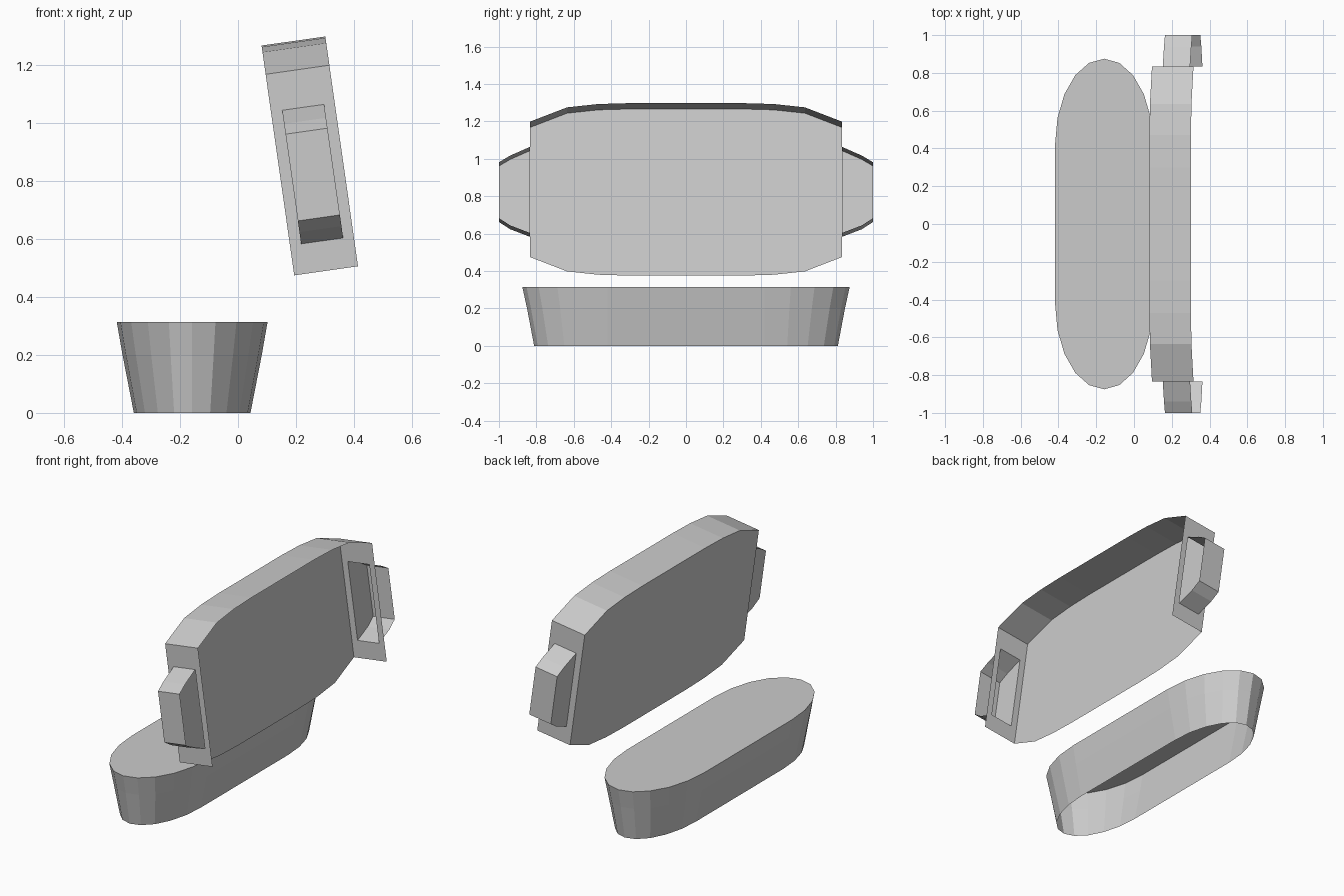
import bpy, bmesh, math
from mathutils import Matrix, Vector

cube = bpy.data.objects.get("Cube")
if cube:
    bpy.data.objects.remove(cube, do_unlink=True)

grey = bpy.data.materials.new("light grey")
grey.use_nodes = True
grey.diffuse_color = (0.6, 0.6, 0.6, 1)
grey.node_tree.nodes["Principled BSDF"].inputs["Base Color"].default_value = (0.6, 0.6, 0.6, 1)


def finish(name, bm, matrix=Matrix()):
    """Weld a sheet-metal part and add it to the scene."""
    bmesh.ops.remove_doubles(bm, verts=bm.verts, dist=0.0005)
    bmesh.ops.recalc_face_normals(bm, faces=bm.faces)
    mesh = bpy.data.meshes.new(name)
    bm.to_mesh(mesh)
    bm.free()
    mesh.materials.append(grey)
    obj = bpy.data.objects.new(name, mesh)
    obj.matrix_world = matrix
    bpy.context.collection.objects.link(obj)


def face(bm, points):
    return bm.faces.new([bm.verts.new(p) for p in points])


def ribbon(bm, path, x0, x1):
    """Sweep a (y, z) path sideways from x0 to x1."""
    for (ya, za), (yb, zb) in zip(path, path[1:]):
        face(bm, [(x0, ya, za), (x1, ya, za), (x1, yb, zb), (x0, yb, zb)])


# Tub: flared walls, closed top, open bottom
def tub_ring(half_x, half_y, z, straight=0.42, steps=10):
    ring = []
    for side in (1, -1):
        for i in range(steps + 1):
            a = math.pi * i / steps
            ring.append((-0.158 + side * half_x * math.cos(a),
                         side * (straight + (half_y - straight) * math.sin(a)), z))
    return ring


bm = bmesh.new()
rings = [tub_ring(0.201, 0.812, 0), tub_ring(0.24, 0.85, 0.2), tub_ring(0.26, 0.875, 0.314)]
for low, high in zip(rings, rings[1:]):
    for i in range(len(low)):
        j = (i + 1) % len(low)
        face(bm, [low[i], low[j], high[j], high[i]])
face(bm, rings[-1])
finish("tub", bm)

# Tilted frame shared by the casing parts
tilt = Matrix.Translation(Vector((0.1445, 0, 0.8205))) @ Matrix.Rotation(-math.radians(8.1), 4, "Y")
DEPTH, END_Y, END_Z = 0.222, 0.834, 0.35

# Casing: back panel with bevelled outline and a curved top wall
half = [(0.3, 0.45), (0.47, 0.445), (0.636, 0.427), (END_Y, END_Z)]
top = [(-y, z) for y, z in reversed(half)] + half
bm = bmesh.new()
face(bm, [(0, y, z) for y, z in top] + [(0, y, -z) for y, z in reversed(top)])
finish("back_panel", bm, tilt)
bm = bmesh.new()
ribbon(bm, top, 0, DEPTH)
finish("top_wall", bm, tilt)

# End walls with a window, and a hollow handle outside each
X0, X1, Z0, Z1 = 0.039, 0.185, -0.246, 0.219
grip = [(END_Y, Z1), (0.94, 0.172), (1.0, 0.136), (1.0, -0.166), (0.94, -0.205), (END_Y, Z0)]
for side, label in ((-1, "front"), (1, "back")):
    y = side * END_Y
    outer = [(0, y, -END_Z), (DEPTH, y, -END_Z), (DEPTH, y, END_Z), (0, y, END_Z)]
    inner = [(X0, y, Z0), (X1, y, Z0), (X1, y, Z1), (X0, y, Z1)]
    bm = bmesh.new()
    for i in range(4):
        j = (i + 1) % 4
        face(bm, [outer[i], outer[j], inner[j], inner[i]])
    finish(label + "_end_wall", bm, tilt)

    path = [(side * py, pz) for py, pz in grip]
    bm = bmesh.new()
    ribbon(bm, path, X0, X1)
    face(bm, [(X0, py, pz) for py, pz in path])
    finish(label + "_handle", bm, tilt)
